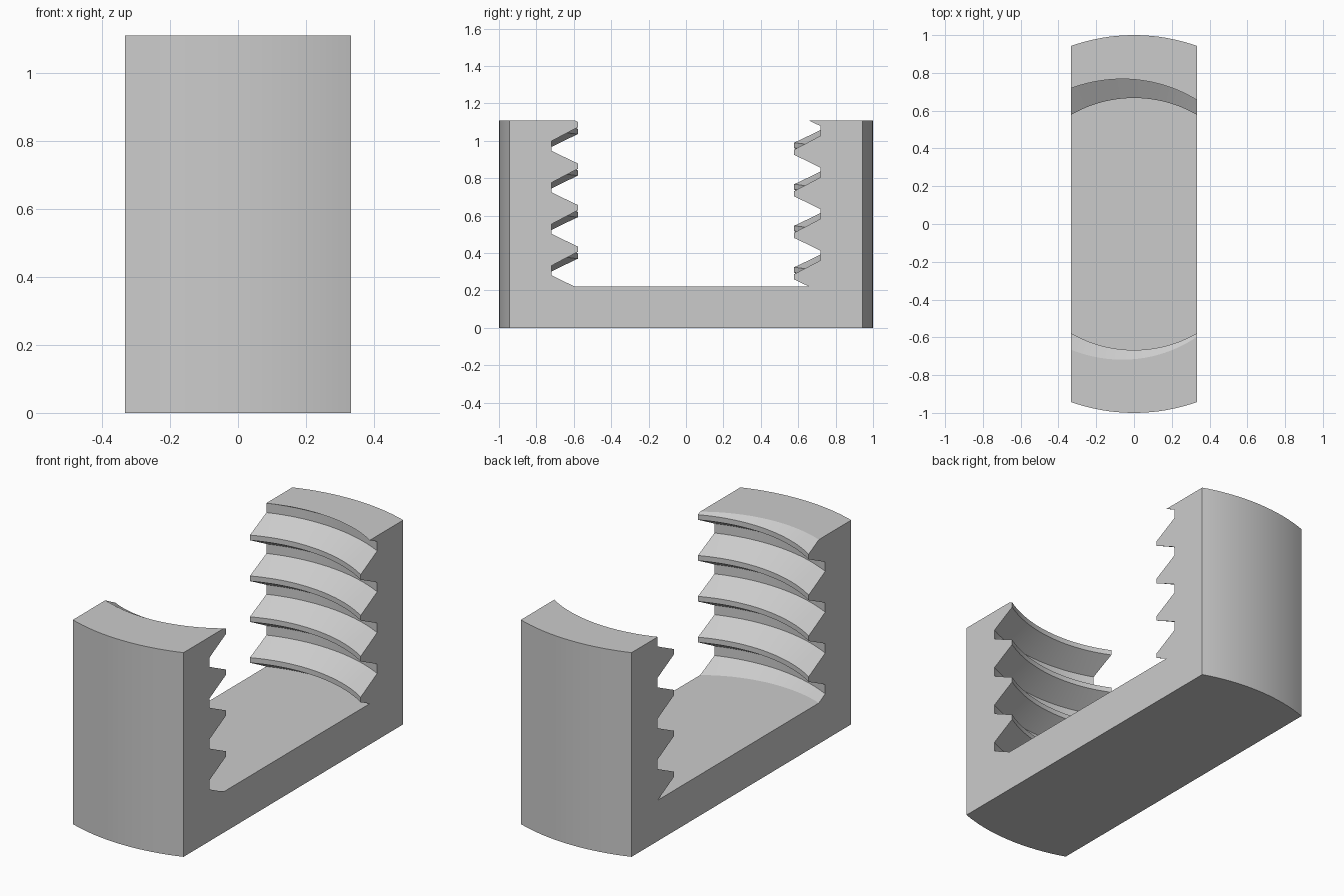
import bpy
import bmesh
import math
from mathutils import Vector

HEIGHT, FLOOR, HALF_WIDTH = 1.11, 0.222, 0.333
PITCH, MINOR, MAJOR = 0.222, 0.667, 0.793
CREST, FLANK = 0.028, 0.0715          # flat and slope heights of one thread
CREST_Z = 1.087                       # crest centre at -60 degrees
SEGMENTS = 144

if "Cube" in bpy.data.objects:
    bpy.data.objects.remove(bpy.data.objects["Cube"], do_unlink=True)


def slice_off(bm, point, normal):
    """Remove everything beyond a plane and close the opening."""
    geom = bm.verts[:] + bm.edges[:] + bm.faces[:]
    cut = bmesh.ops.bisect_plane(bm, geom=geom, dist=1e-6, plane_co=Vector(point),
                                 plane_no=Vector(normal), clear_outer=True)
    edges = [e for e in cut["geom_cut"] if isinstance(e, bmesh.types.BMEdge)]
    bmesh.ops.holes_fill(bm, edges=edges, sides=0)


def make_object(bm, name):
    bmesh.ops.recalc_face_normals(bm, faces=bm.faces[:])
    mesh = bpy.data.meshes.new(name)
    bm.to_mesh(mesh)
    bm.free()
    obj = bpy.data.objects.new(name, mesh)
    bpy.context.collection.objects.link(obj)
    return obj


# Round block with two flat sides
bm = bmesh.new()
bmesh.ops.create_cone(bm, cap_ends=True, segments=SEGMENTS, radius1=1, radius2=1, depth=HEIGHT)
bmesh.ops.translate(bm, verts=bm.verts[:], vec=(0, 0, HEIGHT / 2))
for side in (-1, 1):
    slice_off(bm, (side * HALF_WIDTH, 0, 0), (side, 0, 0))
body = make_object(bm, "threaded_block")

# Threaded bore: thread profile turned about z, rising one pitch per turn
profile = []
for turn in range(-7, 3):
    z = CREST_Z + turn * PITCH
    profile += [(MINOR, z - CREST / 2), (MINOR, z + CREST / 2),
                (MAJOR, z + CREST / 2 + FLANK), (MAJOR, z + PITCH - CREST / 2 - FLANK)]

bm = bmesh.new()
columns = []
for i in range(SEGMENTS):
    a = -math.pi + math.tau * (i + 0.5) / SEGMENTS
    lift = PITCH * (a + math.pi / 3) / math.tau
    columns.append([bm.verts.new((r * math.cos(a), r * math.sin(a), z + lift))
                    for r, z in profile])
for i, left in enumerate(columns):
    right = columns[(i + 1) % SEGMENTS]
    for j in range(len(profile) - 1):
        bm.faces.new((left[j], right[j], right[j + 1], left[j + 1]))
slice_off(bm, (0, 0, FLOOR), (0, 0, -1))
slice_off(bm, (0, 0, HEIGHT + 0.06), (0, 0, 1))
bore = make_object(bm, "bore_cutter")
bore.hide_render = True

# Cut the bore and keep the finished mesh
cut = body.modifiers.new("bore", 'BOOLEAN')
cut.operation, cut.solver, cut.object = 'DIFFERENCE', 'EXACT', bore
bpy.ops.object.select_all(action='DESELECT')
bpy.context.view_layer.objects.active = body
body.select_set(True)
bpy.ops.object.modifier_apply(modifier=cut.name)
bpy.data.objects.remove(bore, do_unlink=True)
bpy.ops.object.shade_smooth_by_angle(angle=math.radians(25))

# Plain grey
grey = bpy.data.materials.new("plain_grey")
grey.use_nodes = True
colour = (0.6, 0.6, 0.6, 1)
grey.diffuse_color = colour
grey.node_tree.nodes["Principled BSDF"].inputs["Base Color"].default_value = colour
body.data.materials.clear()
body.data.materials.append(grey)
